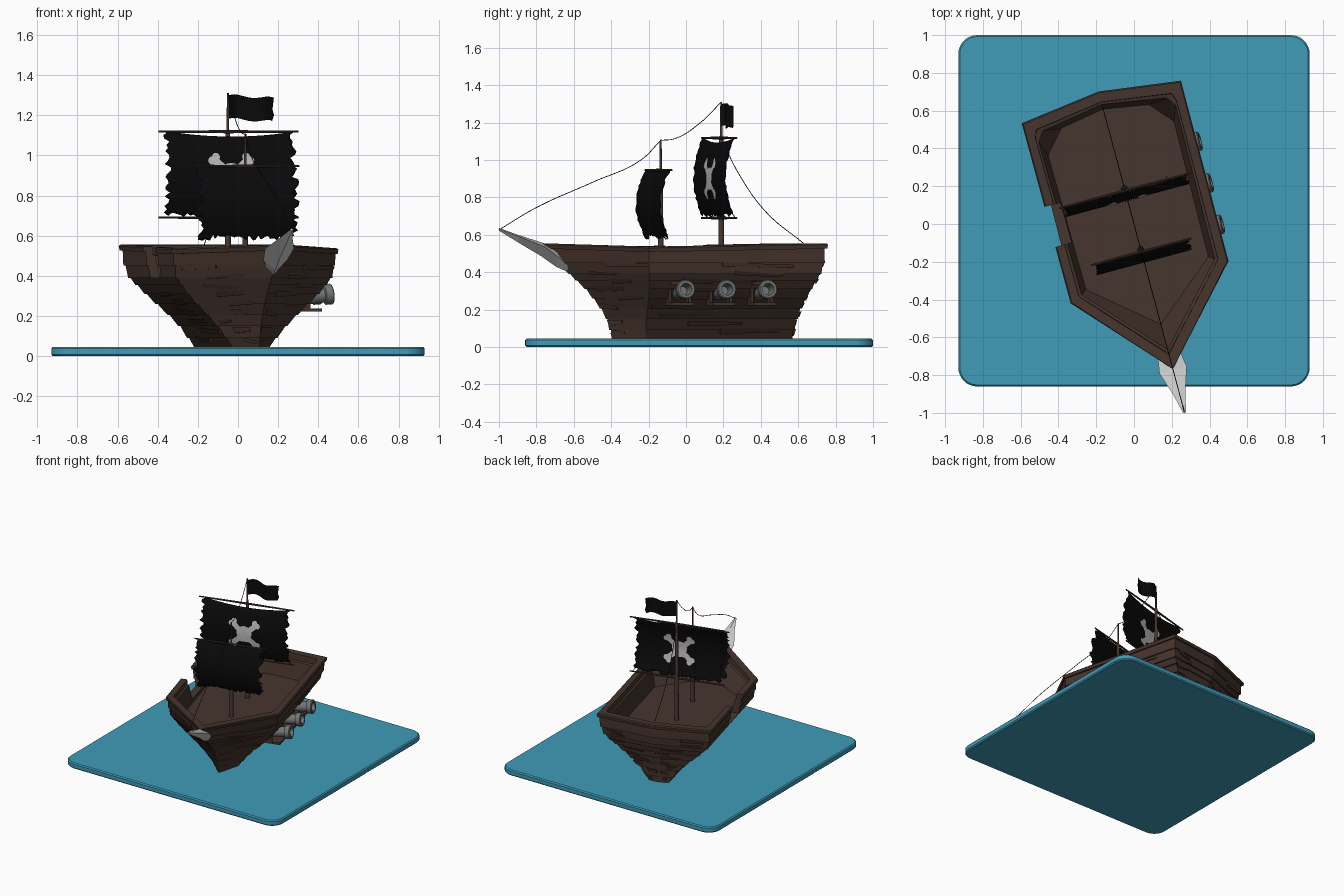
import bpy, bmesh, math, random
from mathutils import Vector, Matrix

if "Cube" in bpy.data.objects:
    bpy.data.objects.remove(bpy.data.objects["Cube"])
random.seed(4)
HEADING = math.radians(15)      # the ship sits turned on its base


def material(name, rgb):
    m = bpy.data.materials.new(name)
    m.use_nodes = True
    m.diffuse_color = (*rgb, 1)
    bsdf = next(n for n in m.node_tree.nodes if n.type == 'BSDF_PRINCIPLED')
    bsdf.inputs["Base Color"].default_value = (*rgb, 1)
    return m


WOOD = material("dark wood", (0.061, 0.035, 0.026))
WATER = material("water blue", (0.05, 0.33, 0.48))
CLOTH = material("black cloth", (0.003, 0.003, 0.003))
BONE = material("bone white", (0.52, 0.52, 0.52))
IRON = material("iron grey", (0.17, 0.18, 0.18))
IVORY = material("pale grey", (0.62, 0.62, 0.61))
ROPE = material("rope", (0.01, 0.009, 0.008))


def make(name, verts, faces, mat, turn=HEADING, smooth=False, normals=True):
    me = bpy.data.meshes.new(name)
    me.from_pydata([tuple(v) for v in verts], [], faces)
    if normals:
        bm = bmesh.new()
        bm.from_mesh(me)
        bmesh.ops.recalc_face_normals(bm, faces=bm.faces)
        bm.to_mesh(me)
        bm.free()
    me.materials.append(mat)
    ob = bpy.data.objects.new(name, me)
    bpy.context.collection.objects.link(ob)
    ob.rotation_euler.z = turn
    if smooth:
        bpy.ops.object.select_all(action='DESELECT')
        ob.select_set(True)
        bpy.context.view_layer.objects.active = ob
        bpy.ops.object.shade_smooth_by_angle(angle=math.radians(40))
    return ob


def loft(name, rings, mat, **kw):
    n = len(rings[0])
    faces = [(r * n + i, r * n + (i + 1) % n, (r + 1) * n + (i + 1) % n, (r + 1) * n + i)
             for r in range(len(rings) - 1) for i in range(n)]
    faces += [tuple(range(n)), tuple(range((len(rings) - 1) * n, len(rings) * n))]
    return make(name, [v for r in rings for v in r], faces, mat, **kw)


def lathe(name, profile, base, axis, mat, n=16):
    """Rings of (distance, radius) along an axis."""
    rot = Vector((0, 0, 1)).rotation_difference(Vector(axis)).to_matrix()
    rings = [[Vector(base) + rot @ Vector((r * math.cos(a), r * math.sin(a), d))
              for a in (2 * math.pi * i / n for i in range(n))] for d, r in profile]
    return loft(name, rings, mat, smooth=True)


def box(name, lo, hi, mat):
    ring = lambda z: [(lo[0], lo[1], z), (hi[0], lo[1], z), (hi[0], hi[1], z), (lo[0], hi[1], z)]
    return loft(name, [ring(lo[2]), ring(hi[2])], mat)


# Water slab with rounded corners
def slab_ring(inset, z, r=0.1, h=0.93, cy=0.07):
    pts = []
    for k, (sx, sy) in enumerate([(1, 1), (-1, 1), (-1, -1), (1, -1)]):
        for i in range(9):
            a = math.pi / 2 * (k + i / 8)
            pts.append((sx * (h - r) + (r - inset) * math.cos(a),
                        cy + sy * (h - r) + (r - inset) * math.sin(a), z))
    return pts


loft("water_slab", [slab_ring(0.008, 0), slab_ring(0, 0.008), slab_ring(0, 0.037),
                    slab_ring(0.008, 0.045)], WATER, turn=0)

# Hull: height, bow y, bow corner x and y, stern corner x and y, stern middle y
LEVELS = [(0.035, -0.40, 0.08, -0.25, 0.06, 0.56, 0.57), (0.17, -0.44, 0.19, -0.27, 0.16, 0.57, 0.60),
          (0.30, -0.54, 0.325, -0.29, 0.30, 0.60, 0.64), (0.39, -0.64, 0.395, -0.31, 0.385, 0.635, 0.68),
          (0.46, -0.72, 0.41, -0.315, 0.41, 0.65, 0.70), (0.56, -0.81, 0.425, -0.32, 0.43, 0.66, 0.72)]


def hull_ring(z, off=0.0):
    i = max(k for k in range(len(LEVELS) - 1) if LEVELS[k][0] <= z)
    a, b = LEVELS[i], LEVELS[i + 1]
    t = (z - a[0]) / (b[0] - a[0])
    bow, cu, cv, su, sv, mid = (p + (q - p) * t for p, q in zip(a[1:], b[1:]))
    lift = 0.018 if z > 0.5 else 0
    return [Vector(p) for p in (
        (0, bow - off, z + lift), (cu + off, cv, z), (su + off, sv + off, z + lift),
        (0, mid + off, z + lift), (-su - off, sv + off, z + lift), (-cu - off, cv, z))]


# lapped strakes, then a heavier top rail
edges = [0.035, 0.09, 0.15, 0.205, 0.26, 0.31, 0.355, 0.39, 0.45, 0.508]
rings = []
for z0, z1 in zip(edges, edges[1:]):
    rings += [hull_ring(z0, 0.009), hull_ring(z1, 0.0)]
rings += [hull_ring(0.508, 0.012), hull_ring(0.53, 0.012), hull_ring(0.537, 0.004)]
hull = loft("hull", rings, WOOD)


def well_ring(z, bow, cu, cv, s1, s2, mid):
    right = [(cu, cv, z), (*s1, z), (*s2, z)]
    return [(0, bow, z)] + right + [(0, mid, z)] + [(-x, y, h) for x, y, h in reversed(right)]


well = loft("deck_cutter", [well_ring(0.37, -0.55, 0.335, -0.27, (0.345, 0.47), (0.24, 0.59), 0.63),
                            well_ring(0.50, -0.69, 0.365, -0.29, (0.375, 0.55), (0.34, 0.60), 0.655),
                            well_ring(0.505, -0.71, 0.38, -0.295, (0.385, 0.57), (0.37, 0.615), 0.668),
                            well_ring(0.70, -0.73, 0.385, -0.295, (0.39, 0.58), (0.38, 0.62), 0.672)], WOOD)
gangway = box("gangway_cutter", (-0.6, -0.01, 0.392), (-0.30, 0.21, 0.75), WOOD)
for cutter in (well, gangway):
    cutter.hide_render = True
    mod = hull.modifiers.new("cut", 'BOOLEAN')
    mod.operation, mod.solver, mod.object = 'DIFFERENCE', 'EXACT', cutter
    bpy.context.view_layer.objects.active = hull
    bpy.ops.object.modifier_apply(modifier=mod.name)
    bpy.data.objects.remove(cutter)

# Loose, crooked planks over the strakes
verts, faces = [], []
for side in range(6):
    for k in range(9):
        z = 0.07 + 0.045 * k
        if side == 4 and z > 0.33:
            continue
        t0 = random.uniform(0.0, 0.55)
        t1 = min(1.0, t0 + random.uniform(0.25, 0.5))
        tilt, h = random.uniform(-0.012, 0.012), random.uniform(0.018, 0.032)
        n0 = len(verts)
        for off in (-0.01, 0.013):
            for t, zz in ((t0, z), (t1, z + tilt), (t1, z + tilt + h * 0.7), (t0, z + h)):
                r = hull_ring(zz, off)
                verts.append(r[side].lerp(r[(side + 1) % 6], t))
        faces += [tuple(n0 + i for i in f) for f in ((0, 1, 2, 3), (4, 5, 6, 7), (0, 1, 5, 4),
                                                     (1, 2, 6, 5), (2, 3, 7, 6), (3, 0, 4, 7))]
make("hull_planks", verts, faces, WOOD)

# Beak at the bow: y, half width, top, side height, bottom
beak = [(-1.035, 0.008, 0.637, 0.63, 0.622), (-0.93, 0.032, 0.60, 0.59, 0.56),
        (-0.80, 0.075, 0.56, 0.535, 0.485), (-0.72, 0.062, 0.53, 0.48, 0.43), (-0.63, 0.012, 0.42, 0.41, 0.39)]
loft("bow_beak", [[(0, y, t), (w, y, s), (0, y, b), (-w, y, s)] for y, w, t, s, b in beak], IVORY)

# Cannons with port frames on the left side
for i, y in enumerate((-0.12, 0.107, 0.335)):
    lathe(f"cannon_{i + 1}", [(0, 0.034), (0.10, 0.036), (0.17, 0.038), (0.175, 0.05), (0.21, 0.052),
                              (0.215, 0.046), (0.215, 0.032), (0.13, 0.026)],
          (0.24, y, 0.282), (0.99, 0, 0.13), IRON)
    box(f"cannon_ledge_{i + 1}", (0.22, y - 0.06, 0.222), (0.385, y + 0.06, 0.238), WOOD)
    for s in (-1, 1):
        box(f"port_post_{i + 1}", (0.22, y + s * 0.055 - 0.007, 0.238),
            (0.325, y + s * 0.055 + 0.007, 0.345), WOOD)
    box(f"port_lintel_{i + 1}", (0.26, y - 0.062, 0.335), (0.365, y + 0.062, 0.348), WOOD)

# Masts and yards
FORE, MAIN = -0.14, 0.195
for name, y, top, knee in (("fore", FORE, 1.11, 0.93), ("main", MAIN, 1.31, 1.12)):
    lathe(name + "_mast", [(0, 0.019), (0.02, 0.017), (knee - 0.36, 0.011), (knee - 0.35, 0.007),
                           (top - 0.36, 0.005)], (0, y, 0.36), (0, 0, 1), WOOD, 10)
for name, y, z, w in (("main_top_yard", MAIN, 1.118, 0.36), ("main_low_yard", MAIN, 0.69, 0.36),
                      ("fore_yard", FORE, 0.946, 0.275)):
    lathe(name, [(0, 0.005), (w, 0.008), (2 * w, 0.005)], (-w, y - 0.012, z), (1, 0, 0), WOOD, 8)


# Sails: bellied cloth with ragged edges
def belly(y, z, top, low, depth):
    t = (top - z) / (top - low)
    return y - 0.014 - depth * 4 * t * (1 - t)


def sail(name, y, top, low, half, depth, sag, rag):
    nx, nz = 40, 26
    left = [random.uniform(-rag, 0.008) for _ in range(nz + 1)]
    right = [random.uniform(-rag, 0.008) for _ in range(nz + 1)]
    hem = [random.uniform(0, rag) for _ in range(nx + 1)]
    vs = []
    for j in range(nz + 1):
        for i in range(nx + 1):
            s, t = i / nx, j / nz
            x = -half - left[j] + s * (2 * half + left[j] + right[j])
            zt = top - sag * (1 - (2 * s - 1) ** 2)
            z = zt + (low + hem[i] - zt) * t
            vs.append((x, belly(y, z, top, low, depth), z))
    fs = [(j * (nx + 1) + i, j * (nx + 1) + i + 1, (j + 1) * (nx + 1) + i + 1, (j + 1) * (nx + 1) + i)
          for j in range(nz) for i in range(nx)]
    ob = make(name, vs, fs, CLOTH, smooth=True)
    mod = ob.modifiers.new("thickness", 'SOLIDIFY')
    mod.thickness, mod.offset = 0.004, 0


MAIN_SHAPE = (1.118, 0.69, 0.05)
sail("main_sail", MAIN, 1.118, 0.69, 0.335, 0.05, 0.025, 0.028)
sail("fore_sail", FORE, 0.946, 0.575, 0.255, 0.055, 0.008, 0.03)

# Skull and crossed bones, as thin plates on both faces of the main sail
verts, faces = [], []


def plate(points):
    for off in (-0.006, 0.006):
        n0 = len(verts)
        for x, z in points:
            verts.append((x, belly(MAIN, z, *MAIN_SHAPE) + off, z))
        faces.append(tuple(range(n0, len(verts))))


def disc(cx, cz, rx, rz, n=16):
    ring = [(cx + rx * math.cos(2 * math.pi * i / n), cz + rz * math.sin(2 * math.pi * i / n)) for i in range(n)]
    for i in range(n):
        plate([(cx, cz), ring[i], ring[(i + 1) % n]])


CZ = 0.90
disc(0, CZ + 0.008, 0.058, 0.055)
plate([(-0.035, CZ - 0.06), (0.035, CZ - 0.06), (0.045, CZ - 0.01), (-0.045, CZ - 0.01)])
for sx in (-1, 1):
    for sz in (-1, 1):
        for k in range(4):
            a, b = k / 4, (k + 1) / 4
            p = lambda t, w: (sx * (0.09 * t + w), CZ + sz * (0.08 * t - w))
            plate([p(a, -0.014), p(a, 0.014), p(b, 0.014), p(b, -0.014)])
        disc(sx * 0.098, CZ + sz * 0.074, 0.021, 0.021, 10)
        disc(sx * 0.078, CZ + sz * 0.092, 0.021, 0.021, 10)
make("skull_and_bones", verts, faces, BONE, normals=False)

# Waving flag at the main mast head
n, verts = 14, []
for row in range(5):
    for i in range(n + 1):
        s = i / n
        x = 0.005 + 0.235 * s - random.uniform(0, 0.015) * (i == n)
        verts.append((x, MAIN + 0.022 * math.sin(s * 6.5),
                      1.30 - 0.015 * s - 0.117 * row / 4 + 0.006 * math.sin(s * 9)))
make("flag", verts, [(j * (n + 1) + i, j * (n + 1) + i + 1, (j + 1) * (n + 1) + i + 1, (j + 1) * (n + 1) + i)
                     for j in range(4) for i in range(n)], CLOTH, smooth=True)

# Rigging ropes along the centre line
ROPES = {"fore_stay": [(-1.03, 0.63), (-0.83, 0.745), (-0.52, 0.88), (-0.25, 1.0), (FORE, 1.105)],
         "mast_stay": [(FORE, 1.105), (-0.06, 1.115), (0.08, 1.20), (MAIN, 1.31)],
         "back_stay": [(MAIN, 1.12), (0.29, 0.93), (0.445, 0.72), (0.65, 0.555)]}
for name, pts in ROPES.items():
    cu = bpy.data.curves.new(name, 'CURVE')
    cu.dimensions, cu.bevel_depth, cu.bevel_resolution = '3D', 0.0022, 1
    sp = cu.splines.new('BEZIER')
    sp.bezier_points.add(len(pts) - 1)
    for bp, (y, z) in zip(sp.bezier_points, pts):
        bp.co = (0, y, z)
        bp.handle_left_type = bp.handle_right_type = 'AUTO'
    cu.materials.append(ROPE)
    ob = bpy.data.objects.new(name, cu)
    ob.rotation_euler.z = HEADING
    bpy.context.collection.objects.link(ob)
